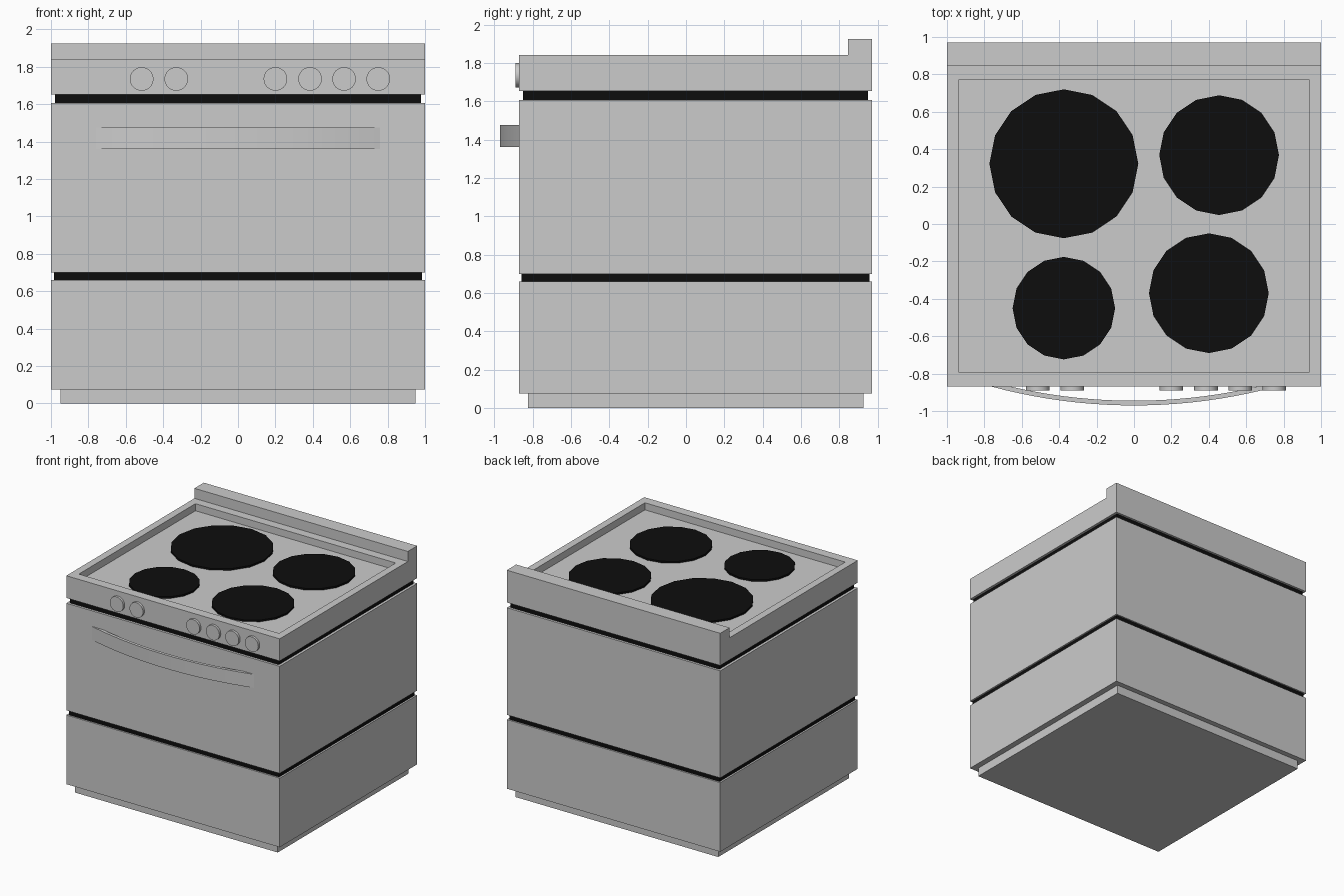
import bpy, bmesh, math
from mathutils import Vector

if "Cube" in bpy.data.objects:
    bpy.data.objects.remove(bpy.data.objects["Cube"])

black = bpy.data.materials.new("black")
black.diffuse_color = (0.004, 0.004, 0.004, 1)
black.use_nodes = True
black.node_tree.nodes["Principled BSDF"].inputs["Base Color"].default_value = black.diffuse_color


def finish(name, bm, mat=None):
    bmesh.ops.recalc_face_normals(bm, faces=bm.faces)
    mesh = bpy.data.meshes.new(name)
    bm.to_mesh(mesh)
    bm.free()
    ob = bpy.data.objects.new(name, mesh)
    bpy.context.collection.objects.link(ob)
    if mat:
        mesh.materials.append(mat)
    return ob


def smooth(ob):
    bpy.ops.object.select_all(action='DESELECT')
    ob.select_set(True)
    bpy.context.view_layer.objects.active = ob
    bpy.ops.object.shade_smooth_by_angle(angle=math.radians(30))


def box(name, hx, y0, y1, z0, z1, mat=None):
    bm = bmesh.new()
    bmesh.ops.create_cube(bm, size=1)
    for v in bm.verts:
        v.co = (v.co.x * 2 * hx, y0 + (v.co.y + 0.5) * (y1 - y0), z0 + (v.co.z + 0.5) * (z1 - z0))
    return finish(name, bm, mat)


def extrude_profile(bm, pts, offset):
    face = bm.faces.new([bm.verts.new(p) for p in pts])
    ext = bmesh.ops.extrude_face_region(bm, geom=[face], use_keep_orig=True)
    moved = [g for g in ext["geom"] if isinstance(g, bmesh.types.BMVert)]
    bmesh.ops.translate(bm, verts=moved, vec=Vector(offset))
    bmesh.ops.recalc_face_normals(bm, faces=bm.faces)


def cylinder(name, radius, depth, sides, loc, along_y=False, mat=None):
    bm = bmesh.new()
    bmesh.ops.create_cone(bm, cap_ends=True, segments=sides, radius1=radius, radius2=radius, depth=depth)
    ob = finish(name, bm, mat)
    ob.location = loc
    if along_y:
        ob.rotation_euler.x = math.pi / 2
    return ob


# Stacked body with recessed black gaps
box("plinth", 0.95, -0.825, 0.925, 0, 0.085)
box("drawer", 1.0, -0.87, 0.97, 0.075, 0.66)
box("lower_gap", 0.985, -0.857, 0.957, 0.65, 0.71, black)
box("oven_body", 1.0, -0.87, 0.97, 0.70, 1.607)
box("upper_gap", 0.978, -0.85, 0.95, 1.60, 1.66, black)

# Hob: L profile with rear upstand, top face inset and sunk into a tray
bm = bmesh.new()
profile = [(-0.87, 1.652), (0.97, 1.652), (0.97, 1.925), (0.845, 1.925), (0.845, 1.84), (-0.87, 1.84)]
extrude_profile(bm, [(-1, y, z) for y, z in profile], (2, 0, 0))
top = next(f for f in bm.faces if f.normal.z > 0.9 and abs(f.calc_center_median().z - 1.84) < 0.01)
for thickness, z in ((0.06, 1.84), (0, 1.78)):
    bmesh.ops.inset_region(bm, faces=[top], thickness=thickness)
    for v in top.verts:
        v.co = (math.copysign(0.938, v.co.x), 0.77 if v.co.y > 0 else -0.79, z)
finish("hob_top", bm)

# Burners
for i, (x, y, r) in enumerate([(-0.375, 0.322, 0.398), (0.455, 0.368, 0.32),
                               (-0.375, -0.45, 0.274), (0.40, -0.37, 0.32)]):
    cylinder(f"burner_{i + 1}", r, 0.03, 16, (x, y, 1.78), mat=black)

# Control knobs
for i, x in enumerate([-0.515, -0.33, 0.2, 0.385, 0.567, 0.75]):
    smooth(cylinder(f"knob_{i + 1}", 0.063, 0.04, 32, (x, -0.87, 1.735), along_y=True))

# Bowed door handle
R, cy, n = 2.94, 1.97, 20
half = math.asin(0.76 / R)
angles = [-half + 2 * half * i / n for i in range(n + 1)]
outer = [(R * math.sin(a), cy - R * math.cos(a), 1.36) for a in angles]
inner = [((R - 0.025) * math.sin(a), cy - (R - 0.025) * math.cos(a), 1.36) for a in reversed(angles)]
bm = bmesh.new()
extrude_profile(bm, outer + inner, (0, 0, 0.115))
smooth(finish("door_handle", bm))
